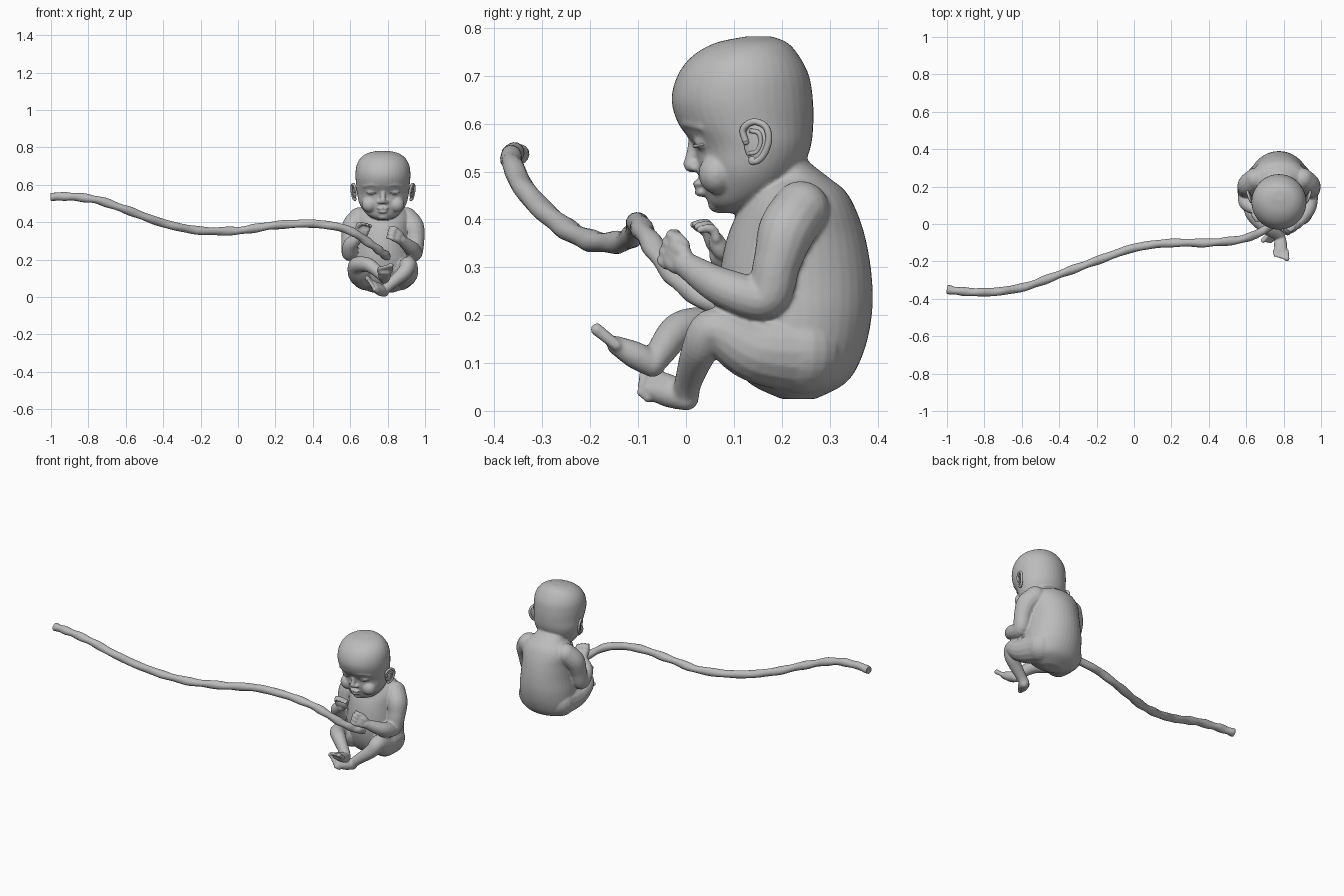
import bpy, bmesh, math
from mathutils import Vector, Matrix

cube = bpy.data.objects.get("Cube")
if cube:
    bpy.data.objects.remove(cube, do_unlink=True)

CX = 0.775  # middle of the baby

skin = bpy.data.materials.new("grey_clay")
skin.use_nodes = True
GREY = (0.5, 0.5, 0.5, 1)
skin.diffuse_color = GREY
skin.node_tree.nodes["Principled BSDF"].inputs["Base Color"].default_value = GREY


def spline(points, steps):
    """Catmull-Rom interpolation of equal-length tuples."""
    p = [points[0]] + list(points) + [points[-1]]
    out = []
    for i in range(1, len(p) - 2):
        for s in range(steps):
            t = s / steps
            out.append([0.5 * (2 * b + (c - a) * t + (2 * a - 5 * b + 4 * c - d) * t * t
                               + (3 * b - a - 3 * c + d) * t ** 3)
                        for a, b, c, d in zip(*p[i - 1:i + 3])])
    return out + [list(points[-1])]


def skin_rings(bm, rings):
    loops = [[bm.verts.new(co) for co in ring] for ring in rings]
    n = len(loops[0])
    for a, b in zip(loops, loops[1:]):
        for j in range(n):
            k = (j + 1) % n
            bm.faces.new((a[j], a[k], b[k], b[j]))
    bm.faces.new(loops[0][::-1])
    bm.faces.new(loops[-1])


def blob(bm, centre, radii, direction=None):
    """Ellipsoid; its local z follows direction."""
    m = Matrix.Translation(centre)
    if direction is not None:
        m = m @ Vector(direction).to_track_quat('Z', 'Y').to_matrix().to_4x4()
    bmesh.ops.create_uvsphere(bm, u_segments=20, v_segments=14, radius=1,
                              matrix=m @ Matrix.Diagonal((*radii, 1)))


def tube(bm, points, steps=6, sides=16, twist=0.0, ends=True):
    """Tapered tube through (x, y, z, radius) points."""
    path = spline(points, steps)
    pos = [Vector(q[:3]) for q in path]
    side, last, rings = None, None, []
    for i, c in enumerate(pos):
        tan = (pos[min(i + 1, len(pos) - 1)] - pos[max(i - 1, 0)]).normalized()
        if side is None:
            side = tan.orthogonal().normalized()
        else:
            side = last.rotation_difference(tan) @ side
        last, up = tan, tan.cross(side)
        ring = []
        for j in range(sides):
            a = math.tau * j / sides
            r = path[i][3] * (1 + twist * math.cos(2 * a + i * 0.75) + twist * math.sin(i * 0.9))
            ring.append(c + side * r * math.cos(a) + up * r * math.sin(a))
        rings.append(ring)
    skin_rings(bm, rings)
    if ends:
        for q in (points[0], points[-1]):
            blob(bm, q[:3], [q[3]] * 3)


def stack(bm, levels, sides=40):
    """Loft of level ellipses given as (z, front y, back y, half width)."""
    rings = []
    for z, f, b, w in spline(levels, 5):
        rings.append([Vector((CX + w * math.cos(math.tau * j / sides),
                              (f + b) / 2 + (b - f) / 2 * math.sin(math.tau * j / sides), z))
                      for j in range(sides)])
    skin_rings(bm, rings)


def hand(bm, palm, d, s, c):
    """Palm, four curled fingers and a thumb; d forward, s across, c curl."""
    palm, d, s, c = Vector(palm), *(Vector(v).normalized() for v in (d, s, c))
    for k in (-1.2, 0, 1.2):
        blob(bm, palm + s * k * 0.014, (0.019, 0.019, 0.033), d)
    for i in range(4):
        base = palm + d * 0.02 + s * (i - 1.5) * 0.02
        reach = 0.03 - 0.004 * abs(i - 1.3)
        mid = base + d * reach
        tip = mid + d * 0.006 + c * 0.026
        tube(bm, [(*base, 0.011), (*mid, 0.010), (*tip, 0.008)], 4, 10)
    t = palm - s * 0.028 + c * 0.008
    tube(bm, [(*t, 0.012), (*(t + d * 0.026 - s * 0.006), 0.010),
              (*(t + d * 0.042 + c * 0.014), 0.008)], 4, 10)


def foot(bm, heel, ball, toe, across):
    """Heel to toe wedge with five toes; across points to the big toe."""
    heel, ball, toe = Vector(heel), Vector(ball), Vector(toe)
    across = Vector(across).normalized()
    for k in (-1, 0, 1):
        b = ball + across * k * 0.014
        tube(bm, [(*heel, 0.027), (*((heel + b) / 2), 0.028), (*b, 0.02)], 4)
    for i in range(5):
        o = across * (i - 2) * 0.0155
        tip = toe + o - (toe - ball) * 0.12 * (4 - i)
        r = 0.0135 if i == 4 else 0.0095
        tube(bm, [(*(ball + o), 0.012), (*tip, r)], 3, 10)


def finish(bm, name, fuse=False):
    bmesh.ops.recalc_face_normals(bm, faces=bm.faces)
    mesh = bpy.data.meshes.new(name)
    bm.to_mesh(mesh)
    bm.free()
    mesh.materials.append(skin)
    obj = bpy.data.objects.new(name, mesh)
    bpy.context.collection.objects.link(obj)
    if fuse:
        rem = obj.modifiers.new("fuse", 'REMESH')
        rem.mode, rem.voxel_size, rem.use_smooth_shade = 'VOXEL', 0.0048, True
        smooth = obj.modifiers.new("soften", 'SMOOTH')
        smooth.factor, smooth.iterations = 0.5, 5
    for poly in mesh.polygons:
        poly.use_smooth = True
    return obj


# Body: torso and head
bm = bmesh.new()
stack(bm, [(0.025, 0.2, 0.27, 0.06), (0.06, 0.13, 0.335, 0.14), (0.12, 0.09, 0.37, 0.16),
           (0.2, 0.07, 0.388, 0.162), (0.28, 0.07, 0.388, 0.152), (0.36, 0.085, 0.375, 0.147),
           (0.42, 0.11, 0.355, 0.15), (0.46, 0.13, 0.332, 0.13), (0.49, 0.15, 0.295, 0.09),
           (0.53, 0.15, 0.25, 0.075), (0.58, 0.15, 0.25, 0.075)])
stack(bm, [(0.413, 0.075, 0.12, 0.03), (0.43, 0.05, 0.16, 0.07), (0.46, 0.037, 0.21, 0.102),
           (0.5, 0.025, 0.24, 0.126), (0.55, 0.018, 0.26, 0.138), (0.6, -0.016, 0.266, 0.143),
           (0.65, -0.03, 0.265, 0.147), (0.7, -0.018, 0.257, 0.142), (0.74, 0.012, 0.237, 0.122),
           (0.768, 0.06, 0.213, 0.085), (0.782, 0.125, 0.18, 0.03)])

# Face: nose, lips, chin, cheeks and closed eyes
blob(bm, (CX, 0.012, 0.513), (0.018, 0.017, 0.015))
tube(bm, [(CX, 0.018, 0.565, 0.013), (CX, 0.013, 0.535, 0.013), (CX, 0.008, 0.516, 0.014)], 4)
blob(bm, (CX, 0.027, 0.474), (0.030, 0.013, 0.009))
blob(bm, (CX, 0.032, 0.456), (0.026, 0.014, 0.009))
blob(bm, (CX, 0.07, 0.431), (0.034, 0.024, 0.018))
for s in (-1, 1):
    blob(bm, (CX + s * 0.017, 0.02, 0.508), (0.012, 0.013, 0.010))
    blob(bm, (CX + s * 0.072, 0.064, 0.495), (0.042, 0.038, 0.042))
    blob(bm, (CX + s * 0.056, 0.04, 0.562), (0.032, 0.023, 0.019))
    tube(bm, [(CX + s * 0.02, -0.004, 0.595, 0.008), (CX + s * 0.06, 0.004, 0.602, 0.010),
              (CX + s * 0.1, 0.034, 0.592, 0.008)], 4)

# Arms and hands
for s, arm in ((1, [(0.94, 0.165, 0.238, 0.047), (0.93, 0.08, 0.257, 0.041), (0.873, 0.0, 0.305, 0.027)]),
               (-1, [(0.6, 0.165, 0.235, 0.046), (0.603, 0.11, 0.28, 0.04), (0.65, 0.075, 0.325, 0.027)])):
    tube(bm, [(CX + s * 0.125, 0.24, 0.42, 0.06), (CX + s * 0.16, 0.21, 0.375, 0.06),
              (CX + s * 0.172, 0.19, 0.31, 0.05)] + arm)
hand(bm, (0.858, -0.018, 0.322), (-0.6, -0.5, 0.4), (-0.3, -0.35, -0.9), (-0.59, 0.66, 0))
hand(bm, (0.663, 0.065, 0.347), (0.2, -0.35, 0.8), (0.95, 0.2, -0.15), (0.3, -0.9, -0.3))

# Legs and crossed feet
for s, shin in ((1, [(0.888, 0.03, 0.13, 0.039), (0.81, 0.006, 0.065, 0.029), (0.78, 0.0, 0.035, 0.028)]),
                (-1, [(0.7, -0.012, 0.17, 0.038), (0.765, -0.055, 0.12, 0.03), (0.782, -0.07, 0.1, 0.028)])):
    tube(bm, [(CX + s * 0.085, 0.24, 0.125, 0.09), (CX + s * 0.12, 0.14, 0.132, 0.07),
              (CX + s * 0.135, 0.06, 0.17, 0.047)] + shin)
foot(bm, (0.78, 0, 0.028), (0.73, -0.068, 0.055), (0.705, -0.098, 0.075), (-0.4, 0.3, 0.75))
foot(bm, (0.782, -0.07, 0.098), (0.785, -0.145, 0.137), (0.787, -0.186, 0.17), (1, 0, 0))
finish(bm, "baby_body", fuse=True)

# Ears: thin shell, curled rim, inner fold and lobe
for s, name in ((1, "left_ear"), (-1, "right_ear")):
    bm = bmesh.new()
    out = lambda y, z: CX + s * (0.137 + 0.35 * (y - 0.115) + 0.1 * (z - 0.515))
    blob(bm, (out(0.146, 0.56), 0.146, 0.56), (0.027, 0.04, 0.006), (s, -0.4, 0))
    rim = [(0.125, 0.562), (0.119, 0.588), (0.14, 0.604), (0.165, 0.595), (0.173, 0.57),
           (0.166, 0.542), (0.152, 0.524), (0.138, 0.521)]
    tube(bm, [(out(y, z) + s * 0.004, y, z, 0.007) for y, z in rim], 5, 12)
    fold = [(0.136, 0.585), (0.152, 0.58), (0.156, 0.56), (0.148, 0.542), (0.134, 0.538)]
    tube(bm, [(out(y, z) + s * 0.004, y, z, 0.005) for y, z in fold], 5, 12)
    blob(bm, (out(0.14, 0.523) + s * 0.003, 0.14, 0.523), (0.008, 0.010, 0.010))
    finish(bm, name)

# Closed eyelids: a fine curved lash line over each eye
for s, name in ((1, "left_eyelid"), (-1, "right_eyelid")):
    bm = bmesh.new()
    tube(bm, [(CX + s * 0.03, 0.024, 0.558, 0.003), (CX + s * 0.056, 0.018, 0.553, 0.004),
              (CX + s * 0.084, 0.035, 0.557, 0.003)], 5, 8)
    finish(bm, name)

# Umbilical cord: long twisted tube
bm = bmesh.new()
cord = [(-1, -0.35, 0.535), (-0.9, -0.362, 0.537), (-0.75, -0.363, 0.518), (-0.58, -0.335, 0.46),
        (-0.4, -0.27, 0.395), (-0.21, -0.2, 0.356), (0, -0.128, 0.355), (0.19, -0.102, 0.383),
        (0.4, -0.1, 0.392), (0.58, -0.08, 0.362), (0.7, -0.03, 0.29), (0.77, 0.03, 0.238),
        (0.8, 0.09, 0.215)]
tube(bm, [(*p, 0.022) for p in cord], 10, 16, 0.06, False)
finish(bm, "umbilical_cord")
for obj in bpy.context.selected_objects:
    obj.select_set(False)
bpy.context.view_layer.objects.active = bpy.data.objects["umbilical_cord"]
bpy.data.objects["umbilical_cord"].select_set(True)
bpy.ops.object.shade_smooth_by_angle(angle=math.radians(50))
